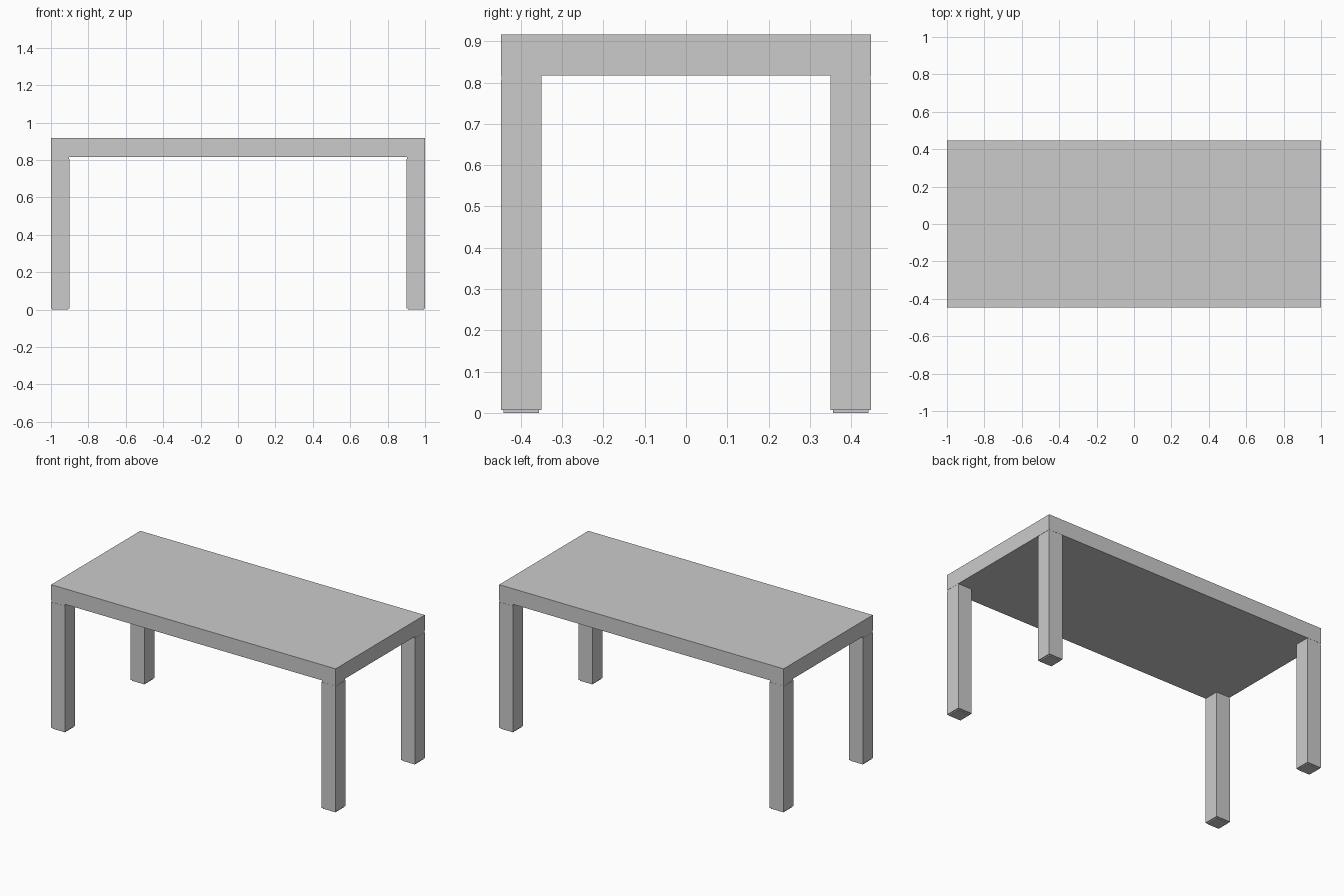
import bpy

if "Cube" in bpy.data.objects:
    bpy.data.objects.remove(bpy.data.objects["Cube"])


def box(name, x, y, z0, z1, sx, sy):
    bpy.ops.mesh.primitive_cube_add(size=1, location=(x, y, (z0 + z1) / 2))
    ob = bpy.context.object
    ob.name = name
    ob.scale = (sx, sy, z1 - z0)
    bpy.ops.object.transform_apply(location=False, rotation=False, scale=True)
    return ob


LENGTH, WIDTH, LEG = 2.0, 0.895, 0.098
FOOT_Z, LEG_Z, TOP_Z, HEIGHT = 0.007, 0.806, 0.817, 0.916

# Table top slab
box("table_top", 0, 0, TOP_Z, HEIGHT, LENGTH, WIDTH)

# Four corner legs, each with a slim spacer above and an inset foot pad below
for sx, side in ((-1, "left"), (1, "right")):
    for sy, end in ((-1, "front"), (1, "back")):
        x = sx * (LENGTH - LEG) / 2
        y = sy * (WIDTH - LEG) / 2
        tag = f"{end}_{side}"
        box(f"{tag}_leg", x, y, FOOT_Z, LEG_Z, LEG, LEG)
        box(f"{tag}_spacer", x, y, LEG_Z, TOP_Z, LEG - 0.002, LEG - 0.002)
        box(f"{tag}_foot_pad", x, y, 0, FOOT_Z, LEG - 0.012, LEG - 0.012)
